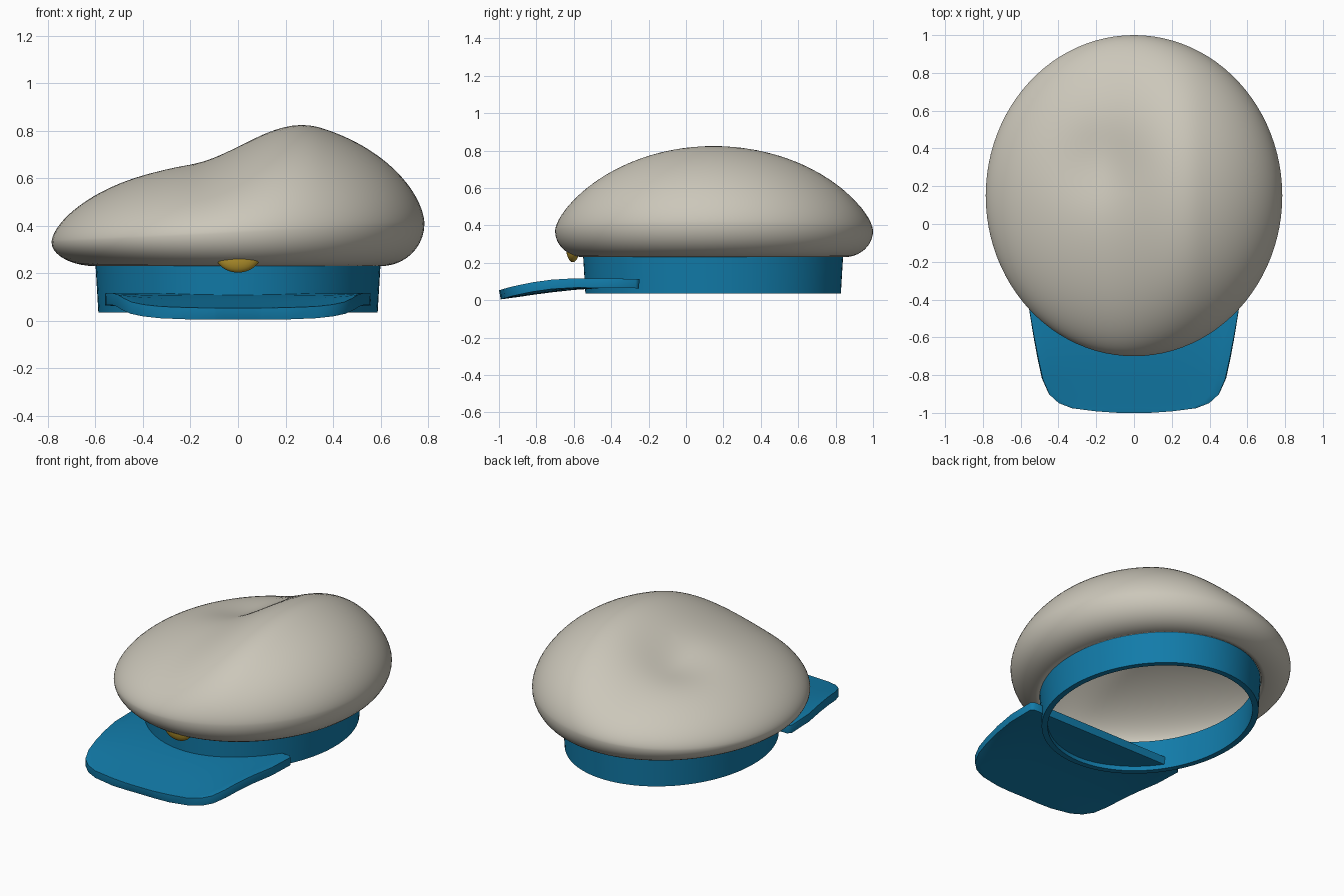
import bpy, bmesh, math

cube = bpy.data.objects.get("Cube")
if cube:
    bpy.data.objects.remove(cube, do_unlink=True)

SEGMENTS = 96
CENTRE_Y = 0.15


def material(name, colour):
    mat = bpy.data.materials.new(name)
    mat.use_nodes = True
    mat.diffuse_color = (*colour, 1)
    mat.node_tree.nodes["Principled BSDF"].inputs["Base Color"].default_value = (*colour, 1)
    return mat


cream = material("cream cloth", (0.60, 0.57, 0.49))
blue = material("blue cloth", (0.006, 0.20, 0.40))
gold = material("gold badge", (0.53, 0.34, 0.03))


def finish(bm, name, mat, angle=40):
    bmesh.ops.recalc_face_normals(bm, faces=bm.faces)
    mesh = bpy.data.meshes.new(name)
    bm.to_mesh(mesh)
    bm.free()
    mesh.materials.append(mat)
    obj = bpy.data.objects.new(name, mesh)
    bpy.context.collection.objects.link(obj)
    bpy.ops.object.select_all(action="DESELECT")
    obj.select_set(True)
    bpy.context.view_layer.objects.active = obj
    bpy.ops.object.shade_smooth_by_angle(angle=math.radians(angle))
    return obj


def ring(bm, point):
    return [bm.verts.new(point(2 * math.pi * i / SEGMENTS)) for i in range(SEGMENTS)]


def bridge(bm, a, b):
    for i in range(len(a)):
        j = (i + 1) % len(a)
        bm.faces.new((a[i], a[j], b[j], b[i]))


def mix(a, b, t):
    return a + (b - a) * t


def smooth(t):
    t = min(max(t, 0), 1)
    return t * t * (3 - 2 * t)


# Crown: lopsided soft dome with a shallow dent and a tucked underside
def rim_height(x):
    return 0.37 + 0.05 * x


def dome(x, y, r):
    height = 0.32 + 0.165 * smooth((x + 0.2) / 0.55)
    dent = 0.05 * math.exp(-((x + 0.2) ** 2 + (y - 0.35) ** 2) / 0.05)
    return rim_height(x) + height * max(1 - r * r, 0) ** 0.6 - dent * (1 - r * r)


def under_point(turn):
    s, lift = math.sin(turn), 1 - math.cos(turn)

    def point(a):
        x = mix(0.6, 0.785, s) * math.cos(a)
        y = CENTRE_Y + mix(0.695, 0.85, s) * math.sin(a)
        return x, y, mix(0.23, rim_height(x), lift)
    return point


def top_point(r):
    def point(a):
        x = 0.785 * r * math.cos(a)
        y = CENTRE_Y + 0.85 * r * math.sin(a)
        return x, y, dome(x, y, r)
    return point


bm = bmesh.new()
quarter = math.pi / 2
loops = [ring(bm, under_point(quarter * i / 10)) for i in range(11)]
loops += [ring(bm, top_point(math.cos(quarter * i / 32))) for i in range(1, 32)]
for lower, upper in zip(loops, loops[1:]):
    bridge(bm, lower, upper)
pole = bm.verts.new((0, CENTRE_Y, dome(0, CENTRE_Y, 0)))
for i in range(SEGMENTS):
    bm.faces.new((loops[-1][i], loops[-1][(i + 1) % SEGMENTS], pole))
crown = finish(bm, "crown", cream, 60)
shell = crown.modifiers.new("thickness", "SOLIDIFY")
shell.thickness = 0.015
shell.offset = -1

# Head band: slightly tapered open ring
bm = bmesh.new()
section = [(0, 0.035, 0.012), (0, 0.235, 0), (0.035, 0.235, 0), (0.035, 0.035, 0.012)]
loops = [ring(bm, lambda a, inset=i + t, z=z: ((0.6 - inset) * math.cos(a),
              0.145 + (0.695 - inset) * math.sin(a), z)) for i, z, t in section]
for k in range(4):
    bridge(bm, loops[k], loops[(k + 1) % 4])
finish(bm, "head_band", blue)

# Visor: curved sheet, straight at the back and rounded at the front
visor_rows = [(-0.25, 0.54, 0.088), (-0.27, 0.56, 0.089), (-0.45, 0.555, 0.09),
              (-0.6, 0.53, 0.08), (-0.72, 0.507, 0.067), (-0.82, 0.485, 0.054),
              (-0.9, 0.45, 0.042), (-0.945, 0.4, 0.036), (-0.972, 0.33, 0.032),
              (-0.99, 0.2, 0.03), (-0.995, 0.1, 0.029)]
COLUMNS = 20
bm = bmesh.new()
rows = []
for y, half, z in visor_rows:
    row = []
    for c in range(COLUMNS + 1):
        x = half * (2 * c / COLUMNS - 1)
        curl = 0.3 * x ** 4 * smooth((-y - 0.4) / 0.4)
        row.append(bm.verts.new((x, y, z + curl)))
    rows.append(row)
for a, b in zip(rows, rows[1:]):
    for c in range(COLUMNS):
        bm.faces.new((a[c], a[c + 1], b[c + 1], b[c]))
visor = finish(bm, "visor", blue)
sheet = visor.modifiers.new("thickness", "SOLIDIFY")
sheet.thickness = 0.05
sheet.offset = 0
edge = visor.modifiers.new("rounded edge", "BEVEL")
edge.width = 0.014
edge.segments = 3
edge.limit_method = "ANGLE"
edge.angle_limit = math.radians(50)

# Badge: lower half of a flattened ball tucked beneath the crown
bm = bmesh.new()
bmesh.ops.create_uvsphere(bm, u_segments=32, v_segments=20, radius=1)
cut = bmesh.ops.bisect_plane(bm, geom=bm.verts[:] + bm.edges[:] + bm.faces[:],
                             plane_co=(0, 0, 0.05), plane_no=(0, 0, 1), clear_outer=True)
bmesh.ops.contextual_create(bm, geom=[g for g in cut["geom_cut"] if isinstance(g, bmesh.types.BMEdge)])
for v in bm.verts:
    v.co = (v.co.x * 0.1, v.co.y * 0.037 - 0.605, v.co.z * 0.085 + 0.288)
finish(bm, "badge", gold)
